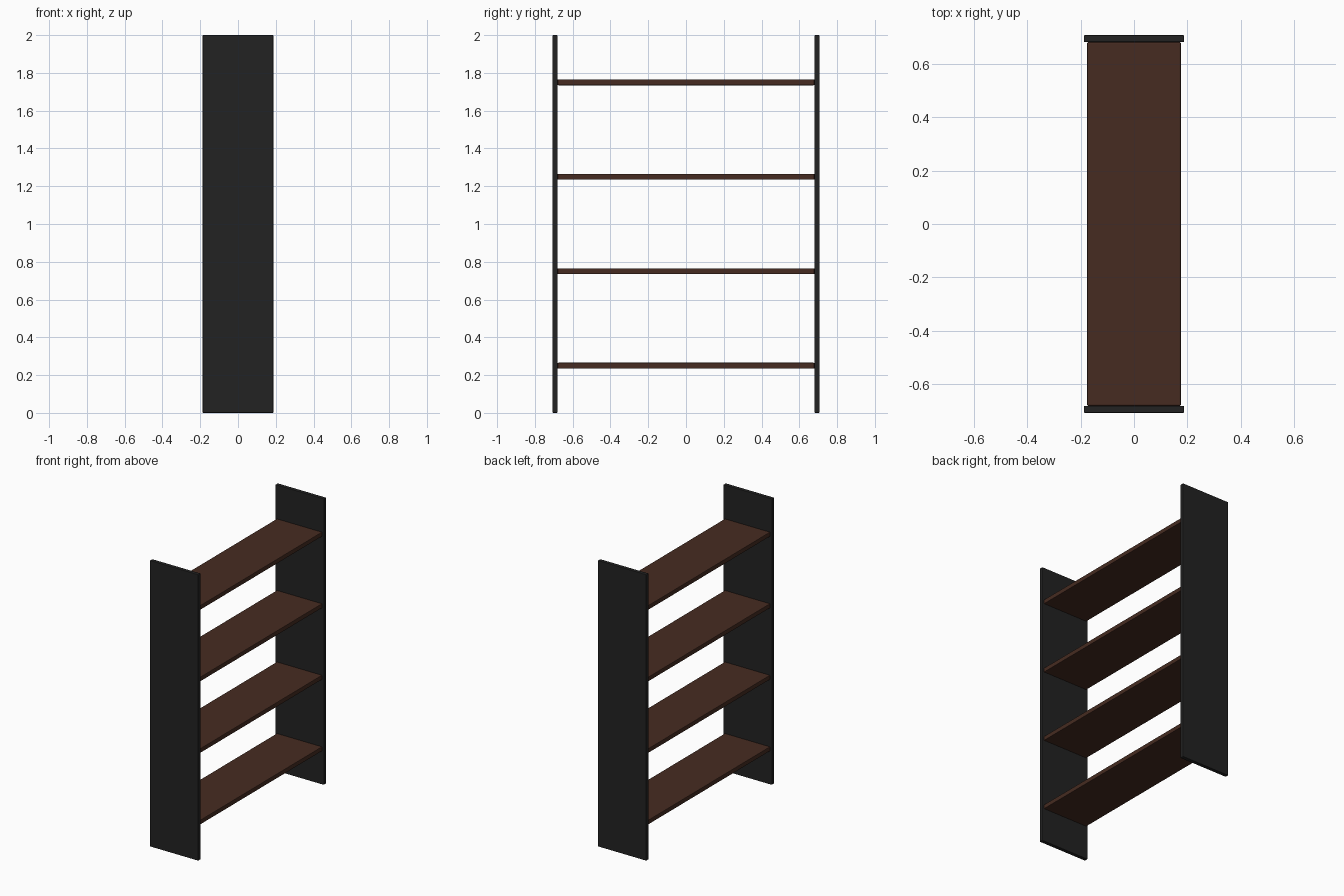
import bpy

if "Cube" in bpy.data.objects:
    bpy.data.objects.remove(bpy.data.objects["Cube"])


def material(name, rgb):
    m = bpy.data.materials.new(name)
    m.diffuse_color = (*rgb, 1.0)
    m.use_nodes = True
    m.node_tree.nodes["Principled BSDF"].inputs["Base Color"].default_value = m.diffuse_color
    return m


black = material("charcoal black", (0.016, 0.016, 0.016))
wood = material("dark brown wood", (0.061, 0.024, 0.015))


def board(name, centre, size, mat, bevel):
    """A flat board with slightly eased edges."""
    bpy.ops.mesh.primitive_cube_add(size=1, location=centre)
    ob = bpy.context.object
    ob.name = name
    ob.scale = size
    bpy.ops.object.transform_apply(location=False, rotation=False, scale=True)
    ob.data.materials.append(mat)
    mod = ob.modifiers.new("eased edges", "BEVEL")
    mod.width = bevel
    mod.segments = 2
    return ob


INNER, OUTER = 0.68, 0.707

# Upright side panels at both ends
for name, side in (("front_panel", -1), ("back_panel", 1)):
    board(name, (0, side * (INNER + OUTER) / 2, 1.0),
          (0.375, OUTER - INNER, 2.0), black, 0.004)

# Four evenly spaced shelves between the panels
for i in range(4):
    board(f"shelf_{i + 1}", (0, 0, 0.25 + 0.5 * i),
          (0.35, 2 * INNER, 0.031), wood, 0.004)
